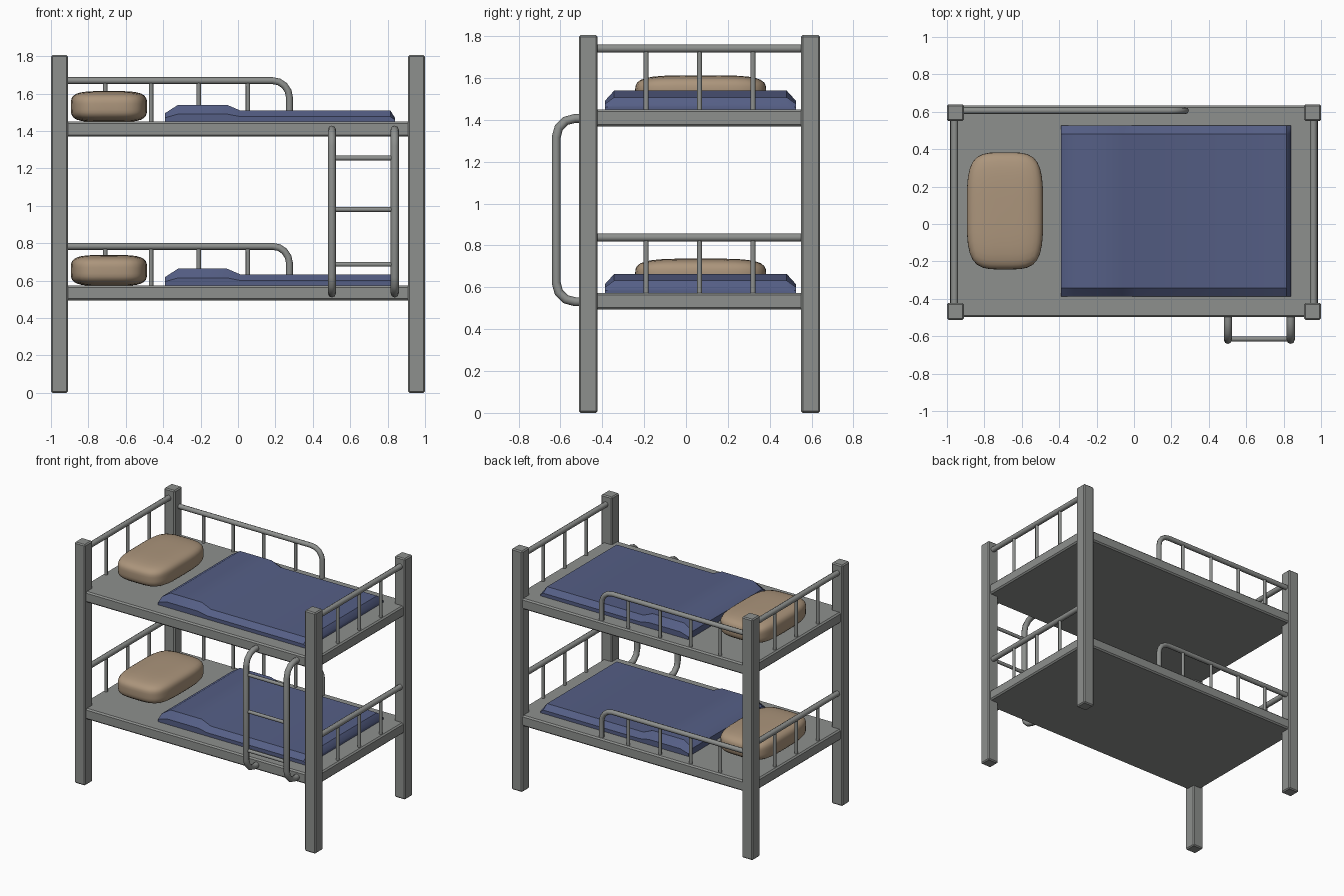
import bpy, bmesh, math
from mathutils import Vector

if "Cube" in bpy.data.objects:
    bpy.data.objects.remove(bpy.data.objects["Cube"])


def material(name, rgb):
    m = bpy.data.materials.new(name)
    m.diffuse_color = (*rgb, 1)
    m.use_nodes = True
    m.node_tree.nodes["Principled BSDF"].inputs["Base Color"].default_value = m.diffuse_color
    return m


STEEL = material("grey steel", (0.27, 0.28, 0.27))
TAN = material("tan fabric", (0.41, 0.30, 0.20))
BLUE = material("blue fabric", (0.09, 0.113, 0.235))


def finish(name, bm, mat, smooth=None):
    bmesh.ops.recalc_face_normals(bm, faces=bm.faces)
    me = bpy.data.meshes.new(name)
    bm.to_mesh(me)
    bm.free()
    me.materials.append(mat)
    ob = bpy.data.objects.new(name, me)
    bpy.context.collection.objects.link(ob)
    if smooth:
        activate(ob)
        bpy.ops.object.shade_smooth_by_angle(angle=math.radians(smooth))
    return ob


def activate(ob):
    bpy.ops.object.select_all(action='DESELECT')
    ob.select_set(True)
    bpy.context.view_layer.objects.active = ob


def box(name, lo, hi, mat, bevel):
    lo, hi = Vector(lo), Vector(hi)
    bm = bmesh.new()
    bmesh.ops.create_cube(bm, size=1)
    for v in bm.verts:
        v.co = (lo + hi) / 2 + v.co * (hi - lo)
    bmesh.ops.bevel(bm, geom=bm.edges[:], offset=bevel, segments=1, affect='EDGES')
    return finish(name, bm, mat)


def tube(name, pts, radius, mat=STEEL):
    cu = bpy.data.curves.new(name, 'CURVE')
    cu.dimensions = '3D'
    cu.bevel_depth = radius
    cu.bevel_resolution = 2
    cu.use_fill_caps = True
    sp = cu.splines.new('POLY')
    sp.points.add(len(pts) - 1)
    for p, co in zip(sp.points, pts):
        p.co = (*co, 1)
    cu.materials.append(mat)
    ob = bpy.data.objects.new(name, cu)
    bpy.context.collection.objects.link(ob)
    activate(ob)
    bpy.ops.object.convert(target='MESH')
    bpy.ops.object.shade_smooth_by_angle(angle=math.radians(50))


def arc(c, r, a0, a1, n=4):
    """2D points on an arc, angles in degrees."""
    return [(c[0] + r * math.cos(math.radians(a0 + (a1 - a0) * i / n)),
             c[1] + r * math.sin(math.radians(a0 + (a1 - a0) * i / n)))
            for i in range(n + 1)]


def pillow(name, z):
    # Cube pushed out to a superellipsoid
    bm = bmesh.new()
    bmesh.ops.create_cube(bm, size=2)
    bmesh.ops.subdivide_edges(bm, edges=bm.edges[:], cuts=9, use_grid_fill=True)
    for v in bm.verts:
        d = v.co / sum(abs(k) ** 4 for k in v.co) ** 0.25
        v.co = (-0.69 + d.x * 0.204, 0.07 + d.y * 0.313, z + 0.08 + d.z * 0.083)
    finish(name, bm, TAN, 60)


def blanket(name, z):
    # Cross-sections lofted along the bed, with a raised fold near the pillow
    stations = [(-0.39, 0.045), (-0.32, 0.09), (-0.06, 0.09),
                (0.015, 0.058), (0.815, 0.058), (0.84, 0.02)]
    bm = bmesh.new()
    rings = []
    for x, h in stations:
        sec = [(-0.457, -0.005), (-0.457, 0.45 * h), (-0.412, h),
               (0.412, h), (0.457, 0.45 * h), (0.457, -0.005)]
        rings.append([bm.verts.new((x, 0.069 + y, z + dz)) for y, dz in sec])
    for a, b in zip(rings, rings[1:]):
        for i in range(6):
            j = (i + 1) % 6
            bm.faces.new((a[i], a[j], b[j], b[i]))
    bm.faces.new(rings[0])
    bm.faces.new(rings[-1])
    finish(name, bm, BLUE, 35)


# Corner posts
for sx, side in ((-1, "left"), (1, "right")):
    for y0, end in ((-0.512, "front"), (0.55, "back")):
        x0 = -1 if sx < 0 else 0.91
        box(f"{end}_{side}_post", (x0, y0, 0), (x0 + 0.09, y0 + 0.09, 1.805), STEEL, 0.008)

for level, z in (("lower", 0.574), ("upper", 1.45)):
    # Bed deck
    box(f"{level}_deck", (-0.985, -0.498, z - 0.081), (0.985, 0.633, z), STEEL, 0.01)

    # End rails with balusters
    for x, side in ((-0.96, "left"), (0.96, "right")):
        top = z + (0.264 if level == "lower" else 0.291)
        tube(f"{level}_{side}_end_rail", [(x, -0.45, top), (x, 0.58, top)], 0.02)
        for i, y in enumerate((-0.19, 0.065, 0.32)):
            tube(f"{level}_{side}_end_bar_{i + 1}", [(x, y, z - 0.02), (x, y, top)], 0.012)

    # Back guard rail curving down to the deck
    top = z + (0.209 if level == "lower" else 0.219)
    bend = arc((0.185, top - 0.09), 0.09, 90, 0)
    tube(f"{level}_guard_rail", [(-0.94, 0.606, top)] + [(x, 0.606, h) for x, h in bend]
         + [(0.275, 0.606, z - 0.02)], 0.0185)
    for i, x in enumerate((-0.71, -0.465, -0.21, 0.053)):
        tube(f"{level}_guard_bar_{i + 1}", [(x, 0.606, z - 0.02), (x, 0.606, top)], 0.012)

    # Bedding
    pillow(f"{level}_pillow", z)
    blanket(f"{level}_blanket", z)

# Ladder stringers bent back to the decks, and rungs
zt, zb, yl, r = 1.407, 0.531, -0.62, 0.09
path = ([(-0.48, zt)] + arc((yl + r, zt - r), r, 90, 180, 3)
        + arc((yl + r, zb + r), r, 180, 270, 3) + [(-0.48, zb)])
for x, side in ((0.502, "left"), (0.838, "right")):
    tube(f"ladder_{side}_rail", [(x, y, h) for y, h in path], 0.0215)
for i, h in enumerate((0.687, 0.98, 1.255)):
    tube(f"ladder_rung_{i + 1}", [(0.502, -0.615, h), (0.838, -0.615, h)], 0.013)
